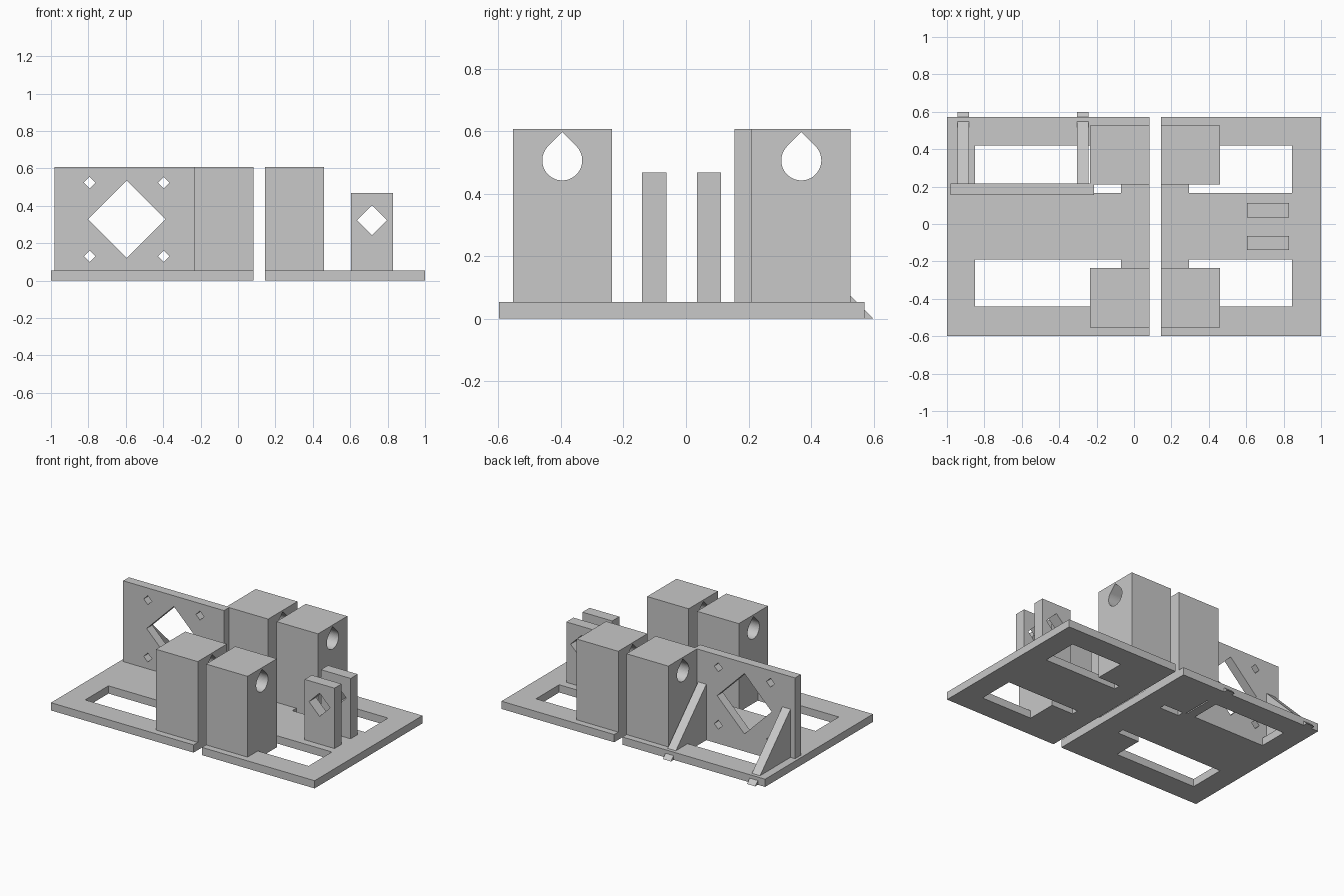
import bpy
from math import cos, sin, pi, radians
from mathutils import Vector

cube = bpy.data.objects.get("Cube")
if cube:
    bpy.data.objects.remove(cube, do_unlink=True)

grey = bpy.data.materials.new("plain grey")
grey.use_nodes = True
colour = (0.58, 0.58, 0.58, 1)
grey.diffuse_color = colour
grey.node_tree.nodes["Principled BSDF"].inputs["Base Color"].default_value = colour


def prism(name, profile, axis, lo, hi):
    """Extrude a 2D profile along x, y or z; the other two axes keep their order."""
    def place(p, t):
        v = list(p)
        v.insert("xyz".index(axis), t)
        return Vector(v)
    n = len(profile)
    verts = [place(p, lo) for p in profile] + [place(p, hi) for p in profile]
    faces = [tuple(range(n)), tuple(range(n, 2 * n))]
    faces += [(i, (i + 1) % n, n + (i + 1) % n, n + i) for i in range(n)]
    mesh = bpy.data.meshes.new(name)
    mesh.from_pydata(verts, [], faces)
    mesh.materials.append(grey)
    ob = bpy.data.objects.new(name, mesh)
    bpy.context.collection.objects.link(ob)
    bpy.context.view_layer.objects.active = ob
    bpy.ops.object.select_all(action='DESELECT')
    ob.select_set(True)
    bpy.ops.object.mode_set(mode='EDIT')
    bpy.ops.mesh.select_all(action='SELECT')
    bpy.ops.mesh.normals_make_consistent(inside=False)
    bpy.ops.object.mode_set(mode='OBJECT')
    return ob


def box(name, x, y, z):
    return prism(name, [(x[0], y[0]), (x[1], y[0]), (x[1], y[1]), (x[0], y[1])], "z", *z)


def cut(ob, cutter):
    """Subtract a cutter and discard it."""
    cutter.hide_render = True
    mod = ob.modifiers.new("opening", 'BOOLEAN')
    mod.operation, mod.solver, mod.object = 'DIFFERENCE', 'EXACT', cutter
    bpy.context.view_layer.objects.active = ob
    bpy.ops.object.modifier_apply(modifier=mod.name)
    bpy.data.objects.remove(cutter, do_unlink=True)


def diamond(u, v, r):
    return [(u - r, v), (u, v - r), (u + r, v), (u, v + r)]


def teardrop(u, v, r):
    arc = [radians(135) + radians(270) * i / 36 for i in range(37)]
    return [(u + r * cos(a), v + r * sin(a)) for a in arc] + [(u, v + r * 2 ** 0.5)]


BASE_TOP, BLOCK_TOP = 0.053, 0.607
sides = {"right": ((-1, 0.082), (-0.85, -0.07), (-0.235, 0.082)),
         "left": ((0.145, 1), (0.295, 0.845), (0.145, 0.46))}
windows = ((-0.442, -0.19), (0.167, 0.419))
blocks = {"front": ((-0.553, -0.236), -0.396), "back": ((0.21, 0.527), 0.369)}

for side, (plate_x, window_x, block_x) in sides.items():
    # Base plate with two windows
    plate = box(side + "_base_plate", plate_x, (-0.598, 0.571), (0, BASE_TOP))
    for window_y in windows:
        cut(plate, box("window_cutter", window_x, window_y, (-0.1, 0.2)))
    # Rod blocks with teardrop bores
    for end, (block_y, bore_y) in blocks.items():
        block = box(f"{side}_{end}_rod_block", block_x, block_y, (0, BLOCK_TOP))
        cut(block, prism("bore_cutter", teardrop(bore_y, 0.506, 0.064), "x", -0.5, 0.7))

# Motor mount panel: large opening and four bolt holes
panel = box("motor_panel", (-0.98, -0.215), (0.155, 0.217), (0, BLOCK_TOP))
cut(panel, prism("opening_cutter", diamond(-0.595, 0.327, 0.207), "y", 0, 0.4))
for dx in (-0.198, 0.198):
    for dz in (-0.197, 0.197):
        cut(panel, prism("bolt_cutter", diamond(-0.595 + dx, 0.327 + dz, 0.031), "y", 0, 0.4))

# Sloping braces behind the panel
for i, x in enumerate((-0.945, -0.306)):
    prism(f"panel_brace_{i + 1}", [(0.2, 0), (0.6, 0), (0.217, 0.383), (0.2, 0.383)],
          "x", x, x + 0.062)

# Idler posts with a diamond axle hole
for end, y in (("front", (-0.14, -0.063)), ("back", (0.035, 0.112))):
    post = box(end + "_idler_post", (0.604, 0.83), y, (0, 0.467))
    cut(post, prism("axle_cutter", diamond(0.717, 0.323, 0.08), "y", -0.3, 0.3))
